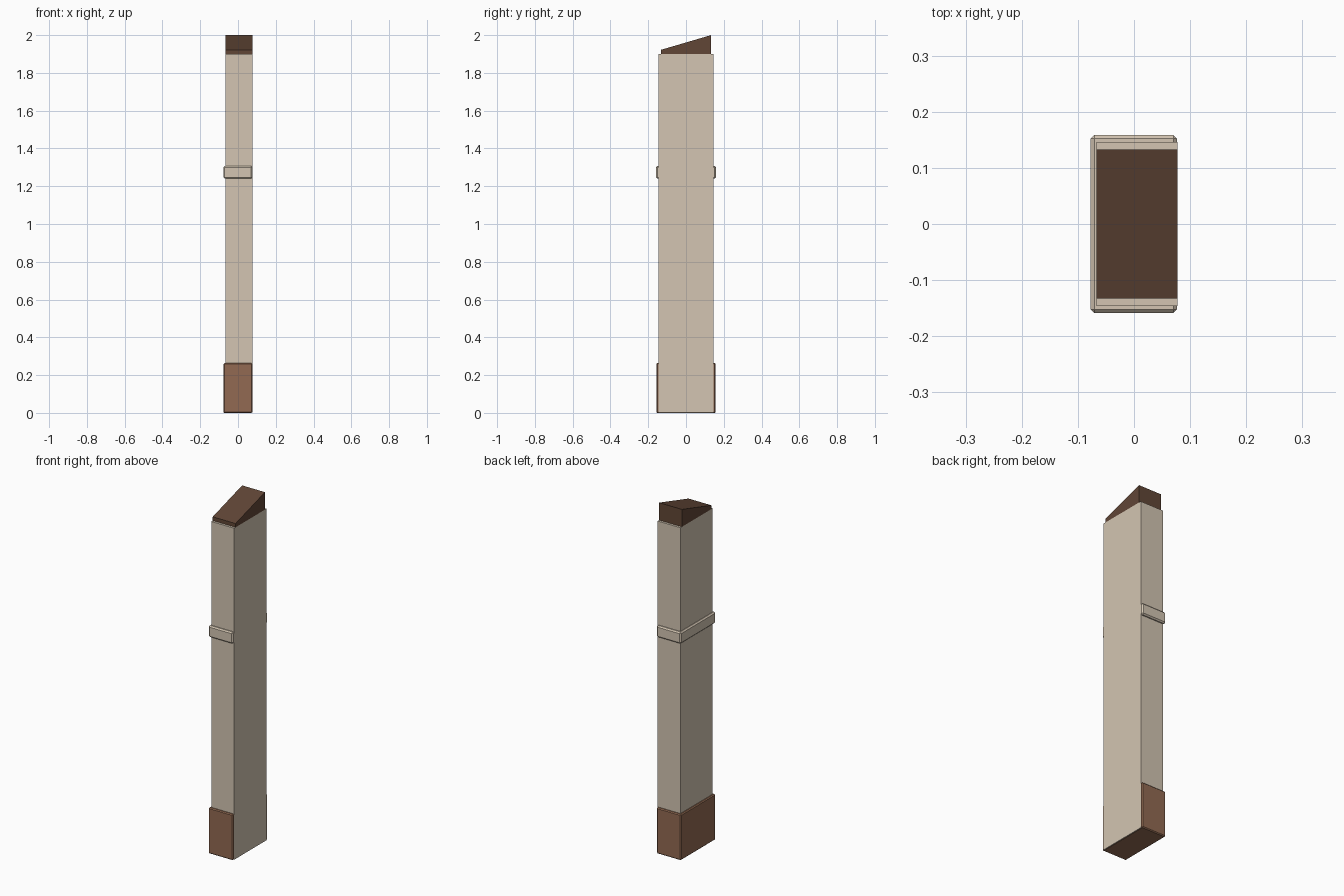
import bpy
import bmesh

if "Cube" in bpy.data.objects:
    bpy.data.objects.remove(bpy.data.objects["Cube"])


def srgb(r, g, b):
    def lin(c):
        c /= 255
        return c / 12.92 if c <= 0.04045 else ((c + 0.055) / 1.055) ** 2.4
    return (lin(r), lin(g), lin(b), 1)


def material(name, colour):
    m = bpy.data.materials.new(name)
    m.diffuse_color = srgb(*colour)
    m.use_nodes = True
    m.node_tree.nodes["Principled BSDF"].inputs["Base Color"].default_value = m.diffuse_color
    return m


cream = material("cream plaster", (211, 197, 178))
brown = material("brown stone", (146, 106, 82))
dark = material("dark brown wood", (97, 70, 54))


def box(name, lo, hi, mat, bevel=0.0, front_top=None):
    """Box between two corners; front_top lowers the front top edge."""
    bm = bmesh.new()
    bmesh.ops.create_cube(bm, size=1)
    for v in bm.verts:
        slope = front_top is not None and v.co.z > 0 and v.co.y < 0
        for i in range(3):
            v.co[i] = hi[i] if v.co[i] > 0 else lo[i]
        if slope:
            v.co.z = front_top
    if bevel:
        bmesh.ops.bevel(bm, geom=bm.edges[:], offset=bevel, segments=1,
                        affect='EDGES', profile=0.5)
    bmesh.ops.recalc_face_normals(bm, faces=bm.faces[:])
    me = bpy.data.meshes.new(name)
    bm.to_mesh(me)
    bm.free()
    me.materials.append(mat)
    ob = bpy.data.objects.new(name, me)
    bpy.context.collection.objects.link(ob)
    return ob


# Tall post, flush with the trim on its right side
box("post", (-0.067, -0.146, 0.001), (0.0775, 0.146, 1.90), cream)

# Sloping cap, low at the front
box("sloped_cap", (-0.067, -0.133, 1.90), (0.0775, 0.133, 2.0), dark,
    front_top=1.922)

# Chamfered band around the post
box("band", (-0.0775, -0.159, 1.24), (0.077, 0.159, 1.306), cream, bevel=0.007)

# Plinth at the foot
box("plinth", (-0.0775, -0.157, 0.0), (0.077, 0.157, 0.263), brown, bevel=0.005)
